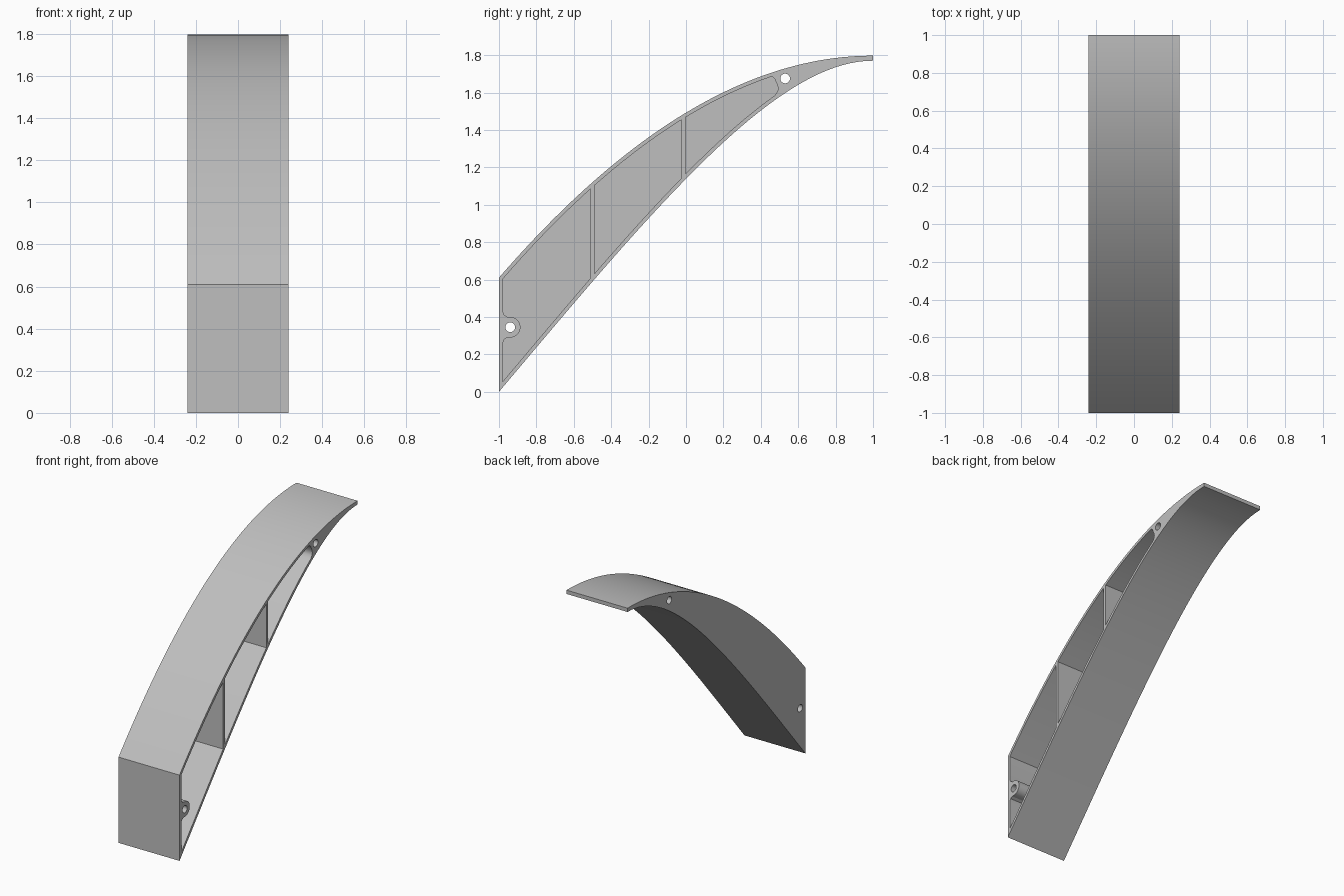
import bpy, bmesh, math

cube = bpy.data.objects.get("Cube")
if cube:
    bpy.data.objects.remove(cube)

HALF_W = 0.24
WALL = 0.02
BOSS = (-0.94, 0.345)
TIP_HOLE = (0.53, 1.675)
HOLE_R = 0.026

grey = bpy.data.materials.new("plain grey")
grey.use_nodes = True
colour = (0.52, 0.52, 0.52, 1)
grey.diffuse_color = colour
grey.node_tree.nodes["Principled BSDF"].inputs["Base Color"].default_value = colour


def upper(y):
    """Height of the outer skin."""
    return 1.797 - 0.2968 * (1 - y) ** 2 - 0.008 * (1 - y) ** 2 * (1 + y)


# Lower skin knots: position, height, slope
KNOTS = [(-1, 0, 1.18), (-0.02, 1.118, 1.03), (0.49, 1.57, 0.70), (1, 1.77, 0)]


def lower(y):
    """Height of the inner skin, a smooth curve through the knots."""
    for (a, za, sa), (b, zb, sb) in zip(KNOTS, KNOTS[1:]):
        if y <= b:
            break
    h = b - a
    t = (y - a) / h
    return ((2*t**3 - 3*t**2 + 1) * za + (t**3 - 2*t**2 + t) * h * sa
            + (3*t**2 - 2*t**3) * zb + (t**3 - t**2) * h * sb)


def trace(curve, start, end, steps, inset=0):
    """Points along a skin, shifted square to it by the inset."""
    pts = []
    for i in range(steps + 1):
        y = start + (end - start) * i / steps
        slope = (curve(y + 1e-4) - curve(y - 1e-4)) / 2e-4
        pts.append((y, curve(y) + inset * math.hypot(1, slope)))
    return pts


def arc(centre, radius, start, end, steps):
    angles = [math.radians(start + (end - start) * i / steps) for i in range(steps + 1)]
    return [(centre[0] + radius * math.cos(a), centre[1] + radius * math.sin(a)) for a in angles]


def prism(name, profile, x0, x1):
    """Extrude a side profile across the width."""
    bm = bmesh.new()
    face = bm.faces.new([bm.verts.new((x0, y, z)) for y, z in profile])
    result = bmesh.ops.extrude_face_region(bm, geom=[face])
    moved = [v for v in result["geom"] if isinstance(v, bmesh.types.BMVert)]
    bmesh.ops.translate(bm, verts=moved, vec=(x1 - x0, 0, 0))
    bmesh.ops.recalc_face_normals(bm, faces=bm.faces)
    mesh = bpy.data.meshes.new(name)
    bm.to_mesh(mesh)
    bm.free()
    mesh.materials.append(grey)
    obj = bpy.data.objects.new(name, mesh)
    bpy.context.collection.objects.link(obj)
    return obj


# Solid curved bracket
bracket = prism("curved_bracket",
                trace(lower, -1, 1, 48) + trace(upper, 1, -1, 48), -HALF_W, HALF_W)

# Front pocket, wrapped around the screw boss on the front wall
front_edge = ([(-0.98, 0.43), (-0.972, 0.41), (-0.955, 0.4)]
              + arc(BOSS, 0.055, 90, -90, 14)
              + [(-0.955, 0.29), (-0.972, 0.28), (-0.98, 0.26)])
front_pocket = (trace(lower, -0.98, -0.51, 12, WALL)
                + trace(upper, -0.51, -0.98, 12, -WALL) + front_edge)

# Middle pocket between the two bulkheads
middle_pocket = (trace(lower, -0.49, -0.024, 12, WALL)
                 + trace(upper, -0.024, -0.49, 12, -WALL))

# Tip pocket with a rounded end
tip_pocket = (trace(lower, -0.003, 0.475, 14, WALL)
              + [(0.488, 1.603), (0.493, 1.62), (0.489, 1.64), (0.473, 1.675), (0.463, 1.685)]
              + trace(upper, 0.448, -0.003, 14, -WALL))

# Pockets open on the left side, screw holes run right through
cutters = [prism("pocket_cutter", p, -HALF_W + WALL, HALF_W + 0.1)
           for p in (front_pocket, middle_pocket, tip_pocket)]
cutters += [prism("hole_cutter", arc(c, HOLE_R, 0, 345, 23), -HALF_W - 0.1, HALF_W + 0.1)
            for c in (BOSS, TIP_HOLE)]

bpy.ops.object.select_all(action="DESELECT")
bpy.context.view_layer.objects.active = bracket
bracket.select_set(True)
for cutter in cutters:
    mod = bracket.modifiers.new("cut", "BOOLEAN")
    mod.operation = "DIFFERENCE"
    mod.solver = "EXACT"
    mod.object = cutter
    bpy.ops.object.modifier_apply(modifier=mod.name)
for cutter in cutters:
    bpy.data.objects.remove(cutter)

bpy.ops.object.shade_smooth_by_angle(angle=math.radians(30))
